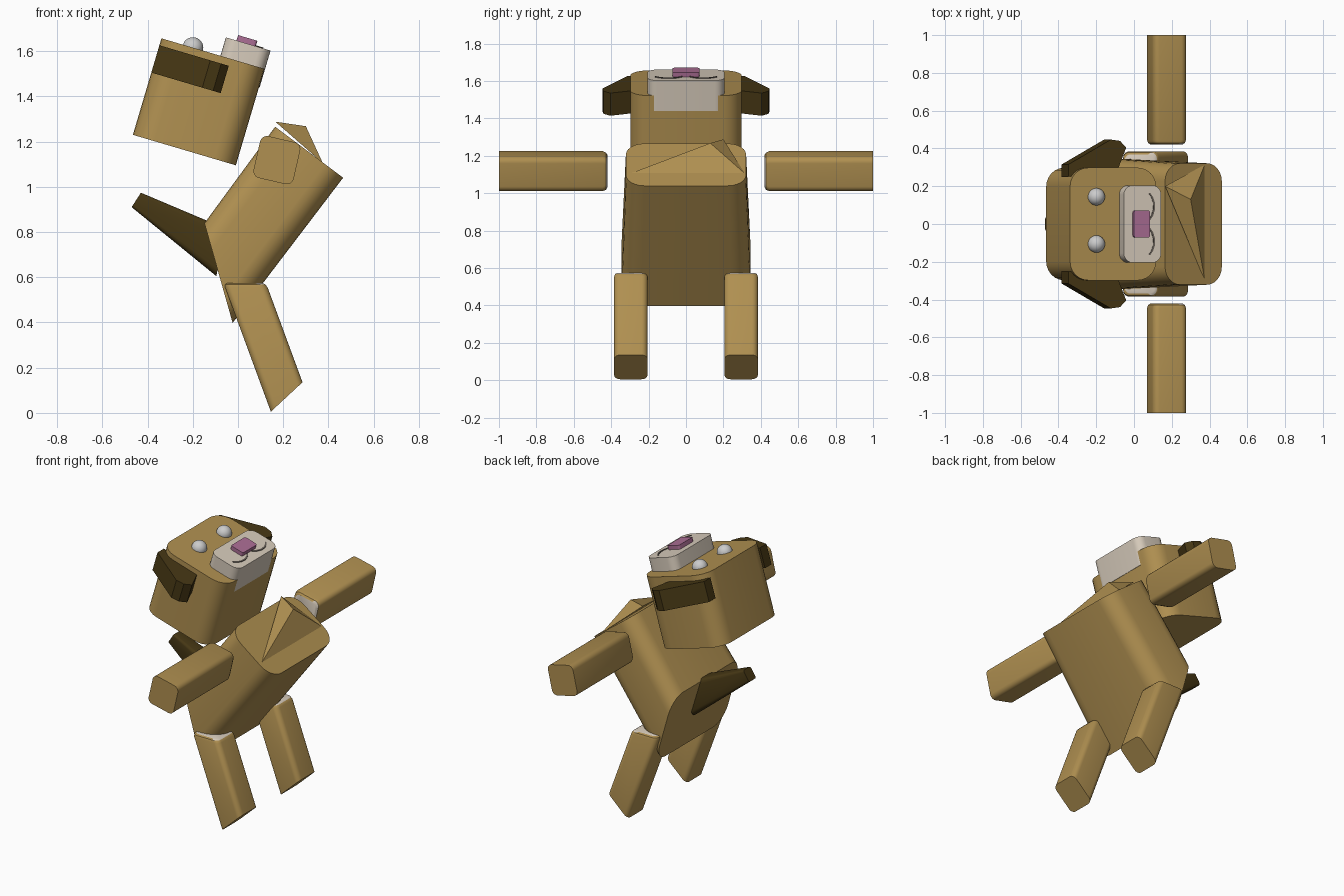
import bpy, bmesh, math
from mathutils import Vector

if "Cube" in bpy.data.objects:
    bpy.data.objects.remove(bpy.data.objects["Cube"])


def material(name, rgb):
    m = bpy.data.materials.new(name)
    m.diffuse_color = (*rgb, 1)
    m.use_nodes = True
    m.node_tree.nodes["Principled BSDF"].inputs["Base Color"].default_value = m.diffuse_color
    return m


TAN = material("tan", (0.434, 0.279, 0.082))
DARK = material("dark_brown", (0.061, 0.038, 0.007))
LIGHT = material("cream", (0.68, 0.60, 0.50))
PINK = material("pink", (0.41, 0.156, 0.30))
GREY = material("eye_grey", (0.60, 0.60, 0.60))
LINE = material("mouth_grey", (0.14, 0.12, 0.10))


def finish(bm, name, mats):
    bmesh.ops.recalc_face_normals(bm, faces=bm.faces[:])
    me = bpy.data.meshes.new(name)
    bm.to_mesh(me)
    bm.free()
    ob = bpy.data.objects.new(name, me)
    bpy.context.collection.objects.link(ob)
    for m in mats:
        me.materials.append(m)
    bpy.ops.object.select_all(action='DESELECT')
    ob.select_set(True)
    bpy.context.view_layer.objects.active = ob
    bpy.ops.object.shade_smooth_by_angle(angle=math.radians(32))
    return ob


def rrect(hw, hh, r, n=6):
    """Rounded rectangle outline centred on zero."""
    pts = []
    for k, (sx, sy) in enumerate([(1, 1), (-1, 1), (-1, -1), (1, -1)]):
        for i in range(n + 1):
            a = math.pi / 2 * (k + i / n)
            pts.append((sx * (hw - r) + r * math.cos(a), sy * (hh - r) + r * math.sin(a)))
    return pts


def loft(name, rings, mats, light_end=False):
    """Skin a stack of rings; light_end paints the first cap and half its rim."""
    bm = bmesh.new()
    vr = [[bm.verts.new(p) for p in ring] for ring in rings]
    first = bm.faces.new(vr[0])
    bm.faces.new(vr[-1])
    n = len(vr[0])
    cx = sum(v.co.x for v in vr[0]) / n
    for j in range(len(vr) - 1):
        for i in range(n):
            k = (i + 1) % n
            f = bm.faces.new((vr[j][i], vr[j][k], vr[j + 1][k], vr[j + 1][i]))
            if light_end and j == 0 and f.calc_center_median().x > cx + 0.02:
                f.material_index = 1
    if light_end:
        first.material_index = 1
    return finish(bm, name, mats)


def head_pt(u, y, v):
    """Tilted head frame: u along the face, v out of the face."""
    return Vector((-0.465 + 0.959 * u + 0.284 * v, y, 1.23 - 0.284 * u + 0.959 * v))


def head_block(name, u0, u1, hy, v0, v1, r, mat):
    c, h = (u0 + u1) / 2, (u1 - u0) / 2
    return loft(name, [[head_pt(c + a, b, v) for a, b in rrect(h, hy, r)] for v in (v0, v1)], [mat])


# head, muzzle and nose
head_block("head", 0, 0.475, 0.298, 0, 0.445, 0.1, TAN)
head_block("muzzle", 0.272, 0.478, 0.205, 0.36, 0.53, 0.05, LIGHT)
head_block("nose", 0.321, 0.41, 0.072, 0.52, 0.555, 0.012, PINK)

# eyes
for label, y in (("left", 0.144), ("right", -0.106)):
    bm = bmesh.new()
    bmesh.ops.create_uvsphere(bm, u_segments=24, v_segments=14, radius=0.046)
    bmesh.ops.translate(bm, verts=bm.verts[:], vec=head_pt(0.145, y, 0.445))
    finish(bm, label + "_eye", [GREY])

# ears: flaps swinging out from the sides of the head
EAR = [(0, 0.25), (0, 0.315), (0.235, 0.447), (0.285, 0.44), (0.32, 0.405), (0.27, 0.28)]
# mouth: thin curved strip on each half of the muzzle
MOUTH = [(0.411, 0.165), (0.427, 0.143), (0.437, 0.115), (0.439, 0.08), (0.428, 0.045), (0.411, 0.02)]
for label, s in (("left", 1), ("right", -1)):
    loft(label + "_ear", [[head_pt(u, s * y, v) for u, y in EAR] for v in (0.287, 0.413)], [DARK])
    strip = [(u + 0.005, y) for u, y in MOUTH] + [(u - 0.005, y) for u, y in reversed(MOUTH)]
    loft(label + "_mouth", [[head_pt(u, s * y, v) for u, y in strip] for v in (0.528, 0.534)], [LINE])


# body: leaning rounded prism, oblique at the rump
def body_pt(s, n, y):
    return Vector((0.6 * s - 0.8 * n, y, 0.8 * s + 0.6 * n))


section = rrect(0.188, 0.335, 0.1)
rump = [body_pt(0.304 + (n + 0.188) * 0.74, 0.44 + n * 0.97, y * 1.03) for n, y in section]
cap = [body_pt(1.111, 0.44 + n, y * 0.96) for n, y in section]
loft("body", [rump, cap], [TAN])

# pointed collar flap on the shoulder end
bm = bmesh.new()
a, b, c, d = [bm.verts.new(p) for p in
              [(0.165, 0.2, 1.288), (0.30, 0.13, 1.268), (0.375, 0.315, 1.105), (0.375, -0.30, 1.105)]]
for f in ((a, b, c), (a, d, b), (b, d, c), (a, c, d)):
    bm.faces.new(f)
finish(bm, "collar_flap", [TAN])

# arms: straight out to both sides, cream at the shoulder end
t = math.radians(-13)


def arm_ring(y, h):
    return [Vector((0.172 + a * math.cos(t) - b * math.sin(t), y,
                    1.118 + a * math.sin(t) + b * math.cos(t))) for a, b in rrect(h, h + 0.004, 0.032)]


# legs: slanted forward with an obliquely cut foot, cream at the hip end
def leg_ring(z, h, cy):
    return [Vector((0.037 + 0.368 * (0.555 - z) + a, cy + b, z)) for a, b in rrect(h + 0.005, h, 0.032)]


def foot(p):
    k = (p.z - 0.005 - 0.929 * (p.x - 0.145)) / 1.342
    return p + Vector((0.368 * k, 0, -k))


for label, s in (("left", 1), ("right", -1)):
    loft(label + "_arm", [arm_ring(s * 0.42, 0.074), arm_ring(s * 0.428, 0.085),
                          arm_ring(s * 0.445, 0.091), arm_ring(s * 1.0, 0.091)], [TAN, LIGHT], True)
    hip = leg_ring(0.555, 0.089, s * 0.295)
    loft(label + "_leg", [leg_ring(0.574, 0.074, s * 0.295), leg_ring(0.568, 0.084, s * 0.295),
                          hip, [foot(p) for p in hip]], [TAN, LIGHT], True)

# tail: tapered wedge pointing back and up
base = [Vector((-0.075 + 0.02 * b / 0.1, a, 0.71 + b)) for a, b in rrect(0.075, 0.105, 0.03, 3)]
tip = [Vector((-0.45 + 0.54 * b, a, 0.942 + 0.84 * b)) for a, b in rrect(0.036, 0.038, 0.012, 3)]
loft("tail", [base, tip], [DARK])
